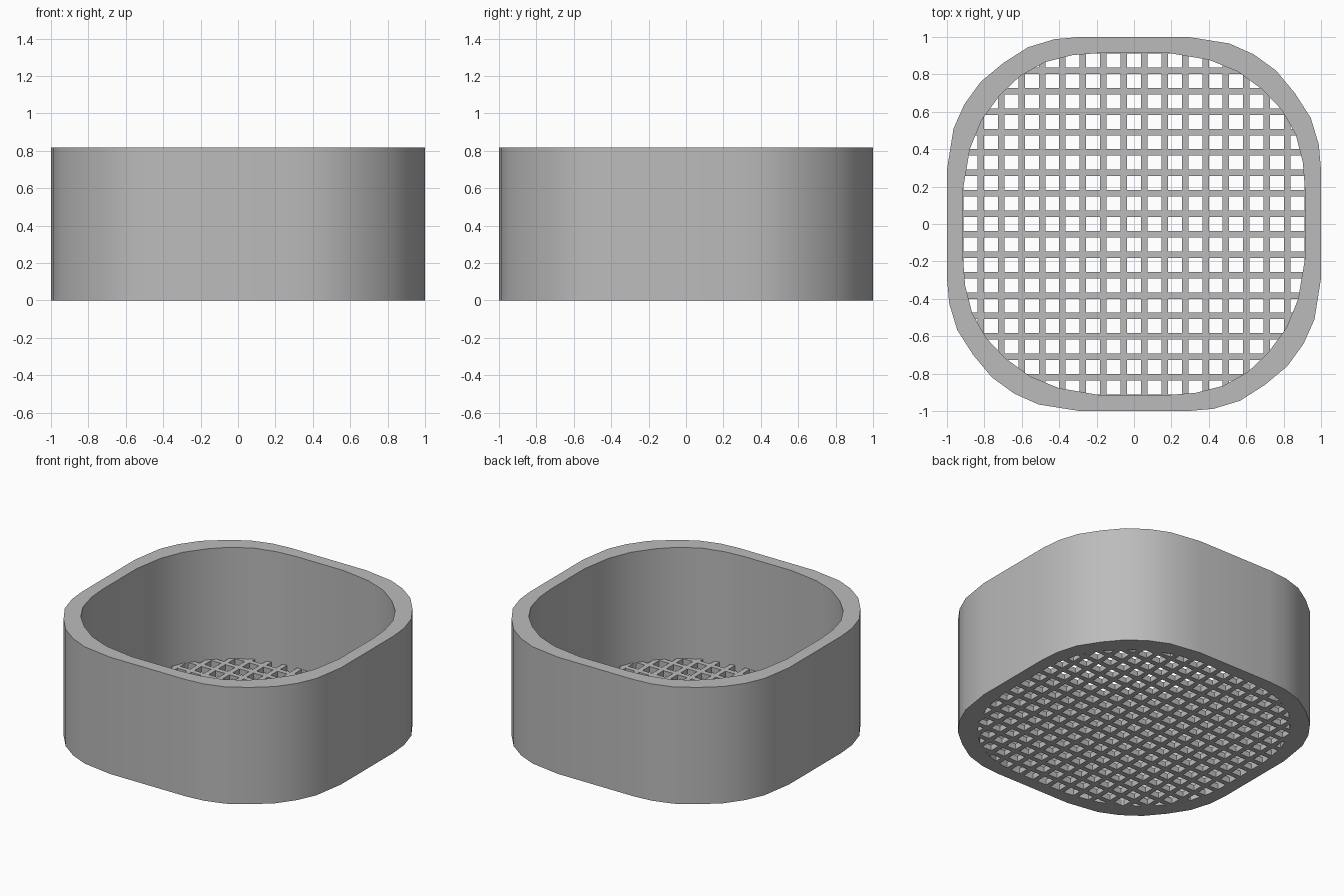
import bpy, bmesh

if "Cube" in bpy.data.objects:
    bpy.data.objects.remove(bpy.data.objects["Cube"])

HEIGHT, FLOOR = 0.817, 0.04
PITCH, HOLE = 0.1093, 0.0745

# One rounded corner of each outline; the rest follows by quarter turns
OUTER = [(.29, 1), (.51, .965), (.64, .907), (.76, .82), (.86, .70), (.945, .567), (.988, .425)]
INNER = [(.185, .914), (.40, .878), (.555, .815), (.687, .718), (.79, .61), (.865, .478), (.903, .328)]

grey = bpy.data.materials.new("grey plastic")
grey.diffuse_color = (0.5, 0.5, 0.5, 1)
grey.use_nodes = True
grey.node_tree.nodes["Principled BSDF"].inputs["Base Color"].default_value = grey.diffuse_color


def outline(corner):
    """Clockwise outline made of four quarter turns of a corner."""
    pts = []
    for turn in range(4):
        for x, y in corner + [(1 if corner is OUTER else .914, corner[0][0])]:
            for _ in range(turn):
                x, y = y, -x
            pts.append((x, y))
    return pts


def add_object(name, bm):
    bmesh.ops.recalc_face_normals(bm, faces=bm.faces)
    mesh = bpy.data.meshes.new(name)
    bm.to_mesh(mesh)
    bm.free()
    mesh.materials.append(grey)
    obj = bpy.data.objects.new(name, mesh)
    bpy.context.collection.objects.link(obj)
    return obj


# Wall: ring between the two outlines
bm = bmesh.new()
loops = [[bm.verts.new((x, y, z)) for x, y in outline(c)]
         for c, z in ((OUTER, 0), (OUTER, HEIGHT), (INNER, HEIGHT), (INNER, 0))]
n = len(loops[0])
for k in range(4):
    a, b = loops[k], loops[(k + 1) % 4]
    for i in range(n):
        j = (i + 1) % n
        bm.faces.new((a[i], a[j], b[j], b[i]))
wall = add_object("wall", bm)
bpy.context.view_layer.objects.active = wall
wall.select_set(True)
bpy.ops.object.shade_smooth_by_angle(angle=0.52)

# Floor grate: inner outline sliced into a grid, square holes removed
bm = bmesh.new()
bm.faces.new([bm.verts.new((x, y, 0)) for x, y in outline(INNER)])
for axis in range(2):
    for k in range(-8, 9):
        for side in (-.5, .5):
            co, no = [0, 0, 0], [0, 0, 0]
            co[axis], no[axis] = k * PITCH + side * HOLE, 1
            bmesh.ops.bisect_plane(bm, geom=bm.verts[:] + bm.edges[:] + bm.faces[:],
                                   dist=1e-5, plane_co=co, plane_no=no)


def in_hole(face):
    c = face.calc_center_median()
    return all(abs(v - round(v / PITCH) * PITCH) < HOLE / 2 for v in c[:2])


bmesh.ops.delete(bm, geom=[f for f in bm.faces if in_hole(f)], context='FACES')
top = bmesh.ops.extrude_face_region(bm, geom=bm.faces[:], use_keep_orig=True)["geom"]
bmesh.ops.translate(bm, vec=(0, 0, FLOOR), verts=[v for v in top if isinstance(v, bmesh.types.BMVert)])
add_object("floor_grate", bm)
